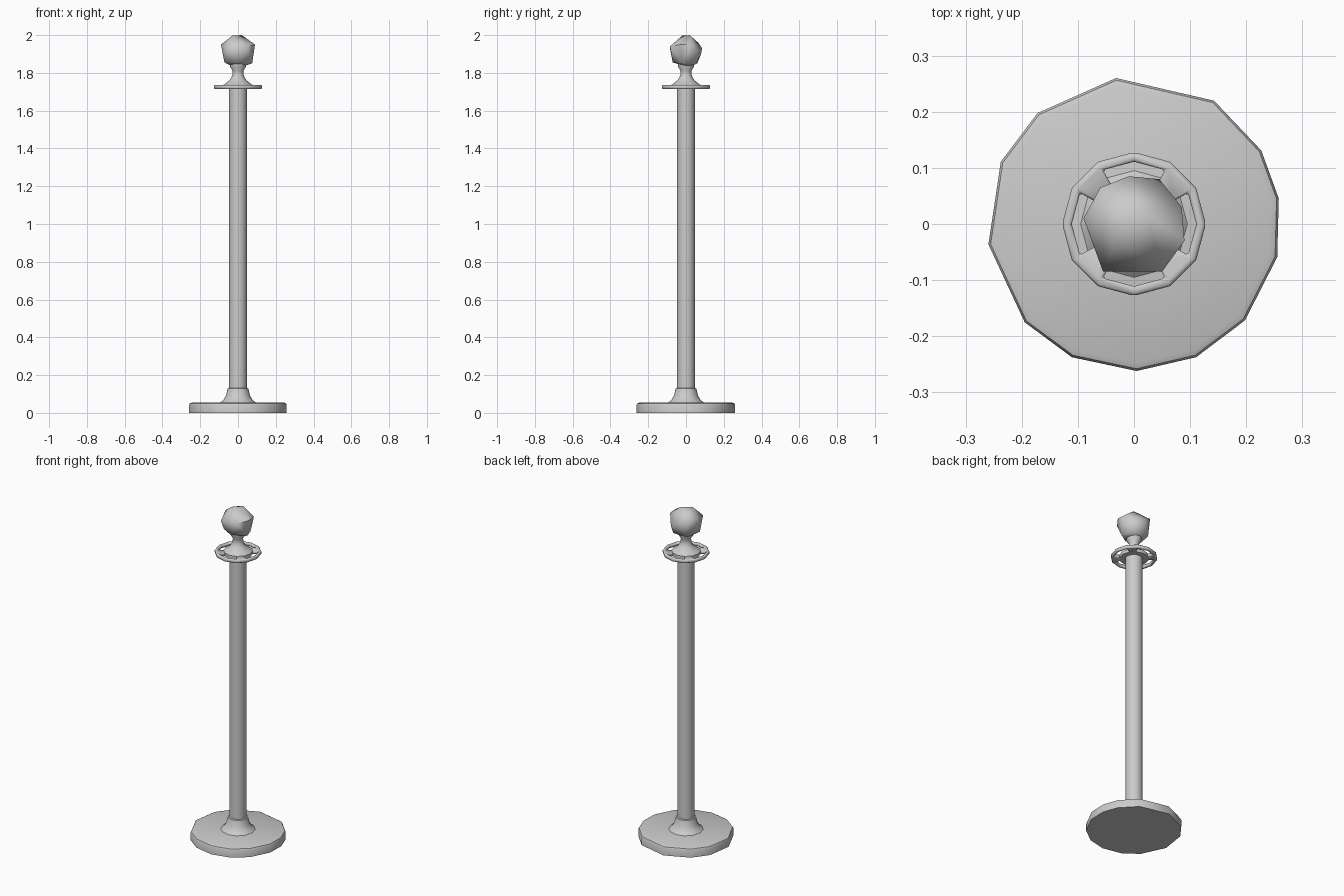
import bpy, bmesh
from math import cos, sin, radians

cube = bpy.data.objects.get("Cube")
if cube:
    bpy.data.objects.remove(cube)

metal = bpy.data.materials.new("grey_metal")
metal.use_nodes = True
GREY = (0.6, 0.6, 0.6, 1)
metal.diffuse_color = GREY
metal.node_tree.nodes["Principled BSDF"].inputs["Base Color"].default_value = GREY


def finish(name, bm, smooth=40):
    bmesh.ops.recalc_face_normals(bm, faces=bm.faces)
    mesh = bpy.data.meshes.new(name)
    bm.to_mesh(mesh)
    bm.free()
    mesh.materials.append(metal)
    obj = bpy.data.objects.new(name, mesh)
    bpy.context.collection.objects.link(obj)
    bpy.ops.object.select_all(action='DESELECT')
    obj.select_set(True)
    bpy.context.view_layer.objects.active = obj
    bpy.ops.object.shade_smooth_by_angle(angle=radians(smooth))
    return obj


def even(sides):
    return [i * 360 / sides for i in range(sides)]


def ring(bm, radius, z, angles):
    return [bm.verts.new((radius * cos(radians(a)), radius * sin(radians(a)), z))
            for a in angles]


def lathe(name, profile, angles, smooth=40):
    """Turned solid from (radius, height) pairs, capped at both ends."""
    bm = bmesh.new()
    rings = [ring(bm, r, z, angles) for r, z in profile]
    n = len(angles)
    for low, high in zip(rings, rings[1:]):
        for i in range(n):
            j = (i + 1) % n
            bm.faces.new((low[i], low[j], high[j], high[i]))
    bm.faces.new(rings[0][::-1])
    bm.faces.new(rings[-1])
    return finish(name, bm, smooth)


# Heavy foot with a slightly uneven rim
rim = [10, 30, 57, 97, 131, 155, 188, 222, 245, 271, 295, 319, 347]
lathe("base_disc", [(0.262, 0), (0.262, 0.042), (0.258, 0.05), (0.248, 0.054)], rim)

# Flared collar, then the pole
lathe("base_collar", [(0.1, 0.05), (0.078, 0.068), (0.064, 0.09),
                      (0.055, 0.128), (0.046, 0.132)], even(12))
lathe("pole", [(0.048, 0.1), (0.048, 1.72)], even(12))

# Flared neck that carries the ball
lathe("neck", [(0.08, 1.715), (0.08, 1.735), (0.062, 1.746), (0.042, 1.765),
               (0.031, 1.785), (0.028, 1.81), (0.042, 1.832), (0.042, 1.85)], even(12))

# Rope plate: outer ring joined to the neck by four spokes
bm = bmesh.new()
inner, middle, outer = [ring(bm, r, 1.725, even(12)) for r in (0.076, 0.111, 0.128)]
for i in range(12):
    j = (i + 1) % 12
    bm.faces.new((middle[i], middle[j], outer[j], outer[i]))
    if i % 3 == 1:
        bm.faces.new((inner[i], inner[j], middle[j], middle[i]))
bmesh.ops.delete(bm, geom=[v for v in bm.verts if not v.link_faces], context='VERTS')
plate = finish("rope_plate", bm)
solid = plate.modifiers.new("thickness", 'SOLIDIFY')
solid.thickness = 0.02
solid.offset = 0
bevel = plate.modifiers.new("soft_rim", 'BEVEL')
bevel.width = 0.004

# Roughly faceted ball: hull of a few corners
corners = [
    (0.02, 0.02, 2), (-0.03, -0.02, 1.997), (-0.09, 0.01, 1.95), (-0.06, 0.065, 1.96),
    (0.085, 0.03, 1.95), (0.09, -0.03, 1.95), (-0.01, 0.085, 1.93), (0.045, 0.08, 1.9),
    (-0.055, -0.085, 1.93), (0.05, -0.085, 1.94), (-0.072, -0.03, 1.855),
    (0.075, -0.02, 1.85), (0.05, 0.05, 1.845), (-0.05, 0.06, 1.85), (0, -0.07, 1.855),
    (-0.03, 0, 1.835), (0.03, 0, 1.835)]
bm = bmesh.new()
for c in corners:
    bm.verts.new(c)
bmesh.ops.convex_hull(bm, input=bm.verts)
finish("ball", bm, 60)
